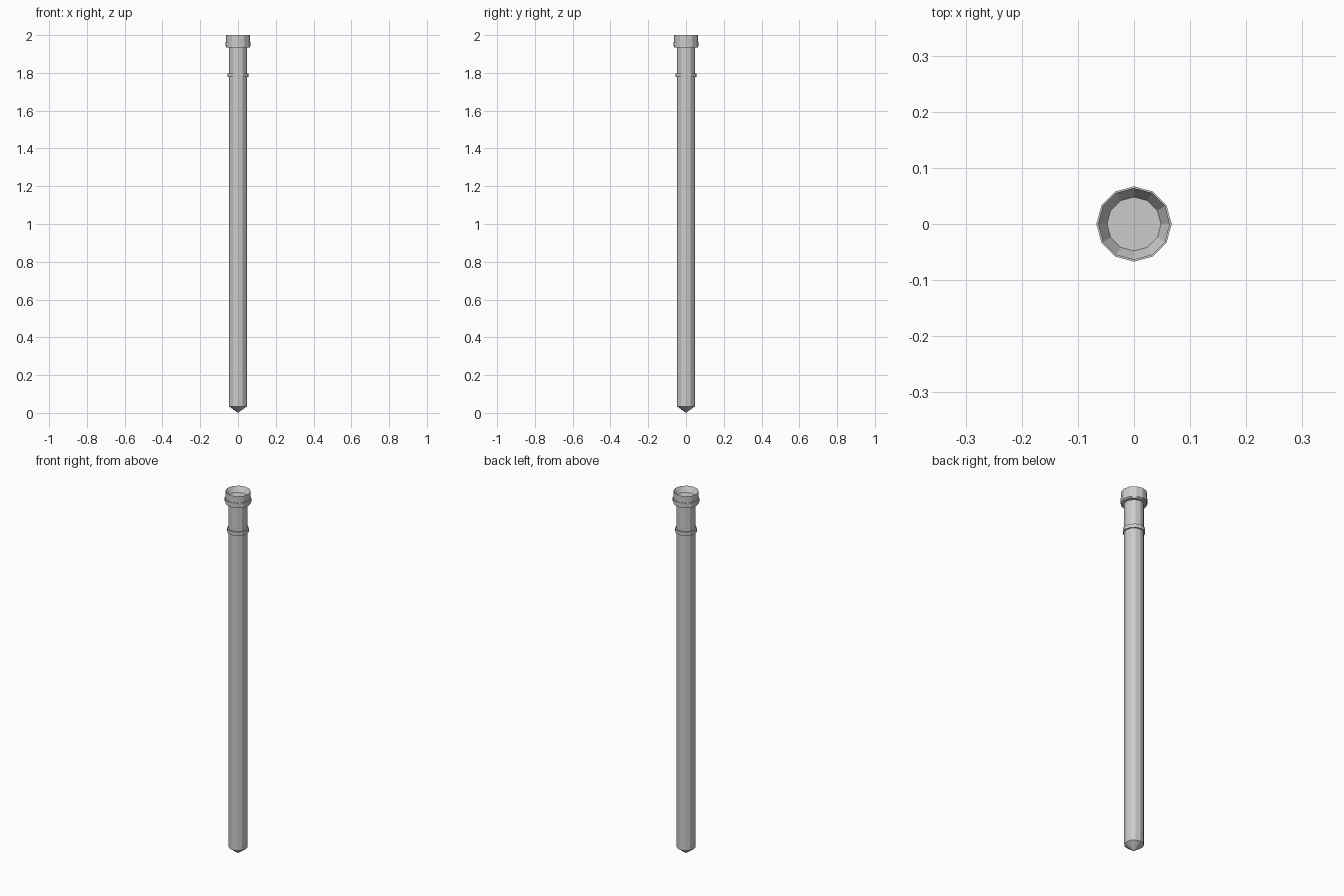
import bpy, bmesh
from math import cos, sin, pi

if "Cube" in bpy.data.objects:
    bpy.data.objects.remove(bpy.data.objects["Cube"])

SIDES = 12


def lathe(name, profile, closed=False):
    """Revolve (radius, z) points about z; a zero radius becomes a pole."""
    bm = bmesh.new()
    rings = []
    for r, z in profile:
        if r == 0:
            rings.append([bm.verts.new((0, 0, z))] * SIDES)
        else:
            rings.append([bm.verts.new((r * cos(2 * pi * i / SIDES),
                                        r * sin(2 * pi * i / SIDES), z))
                          for i in range(SIDES)])
    pairs = list(zip(rings, rings[1:]))
    if closed:
        pairs.append((rings[-1], rings[0]))
    for a, b in pairs:
        for i in range(SIDES):
            j = (i + 1) % SIDES
            bm.faces.new(dict.fromkeys((a[i], a[j], b[j], b[i])))
    bmesh.ops.recalc_face_normals(bm, faces=bm.faces)
    mesh = bpy.data.meshes.new(name)
    bm.to_mesh(mesh)
    bm.free()
    obj = bpy.data.objects.new(name, mesh)
    bpy.context.collection.objects.link(obj)
    return obj


def band(name, inner, outer, z0, z1):
    return lathe(name, [(inner, z0), (outer, z0), (outer, z1), (inner, z1)], True)


# Pointed shaft widening into a head with a shallow dished top
lathe("shaft_and_head", [(0, 0), (0.048, 0.035), (0.048, 1.935),
                         (0.064, 1.935), (0.064, 2.0),
                         (0.048, 1.97), (0, 1.97)])

# Raised bands around the head and the upper shaft
band("head_band", 0.062, 0.067, 1.943, 1.963)
band("shaft_collar", 0.046, 0.055, 1.777, 1.797)
